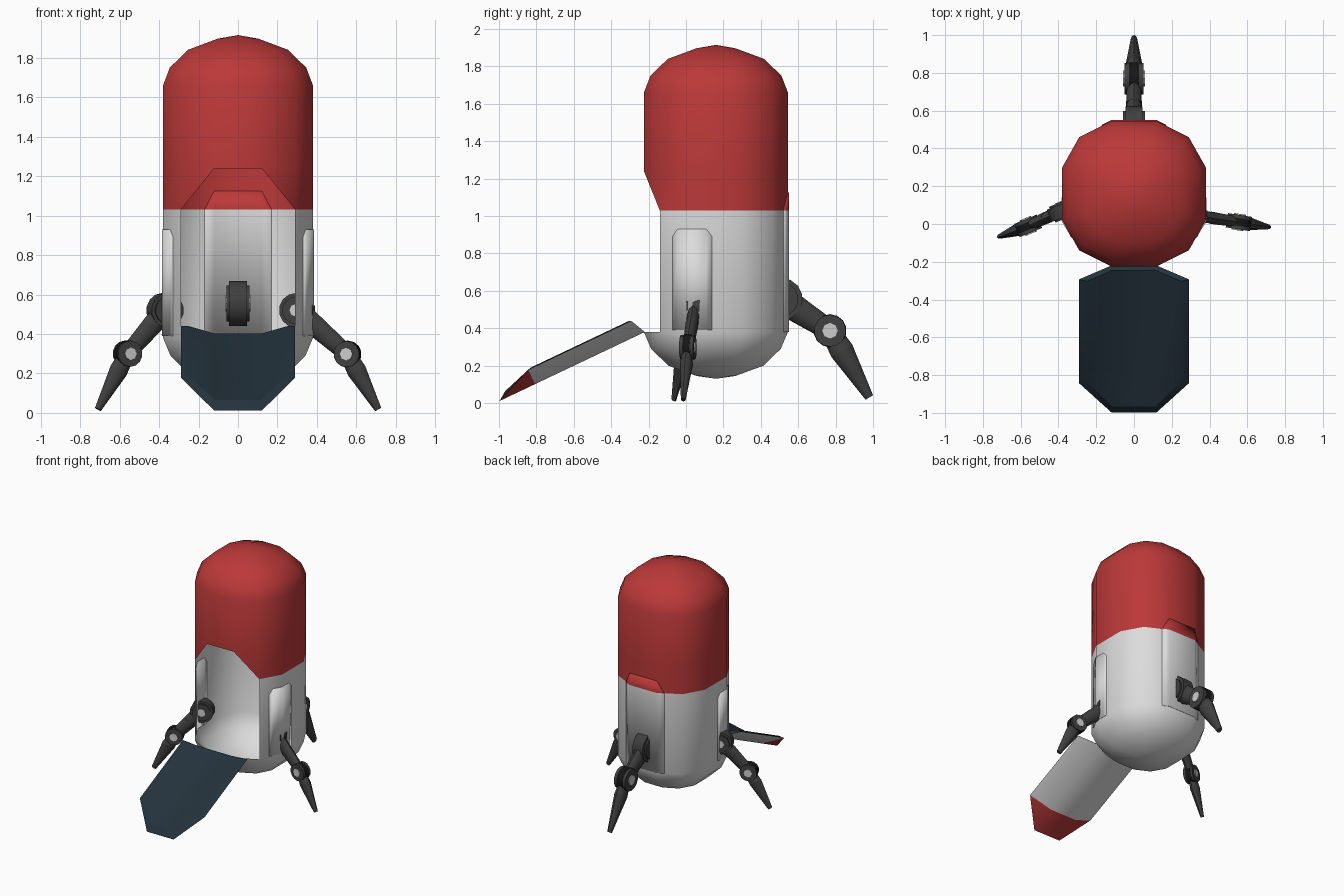
import bpy, bmesh, math
from mathutils import Vector, Matrix

if "Cube" in bpy.data.objects:
    bpy.data.objects.remove(bpy.data.objects["Cube"])


def mat(name, r, g, b):
    m = bpy.data.materials.new(name)
    m.diffuse_color = (r, g, b, 1)
    m.use_nodes = True
    m.node_tree.nodes["Principled BSDF"].inputs["Base Color"].default_value = m.diffuse_color
    return m


RED = mat("red paint", 0.50, 0.04, 0.04)
WHITE = mat("white paint", 0.72, 0.72, 0.72)
NAVY = mat("navy lining", 0.017, 0.032, 0.045)
GREY = mat("dark grey metal", 0.05, 0.05, 0.05)
BLACK = mat("black joint", 0.008, 0.008, 0.008)
CAP = mat("light bolt", 0.6, 0.6, 0.6)


def finish(name, bm, mats, angle=40):
    me = bpy.data.meshes.new(name)
    bm.to_mesh(me)
    bm.free()
    for m in mats:
        me.materials.append(m)
    me.shade_smooth()
    me.set_sharp_from_angle(angle=math.radians(angle))
    ob = bpy.data.objects.new(name, me)
    bpy.context.collection.objects.link(ob)
    return ob


CY = 0.16      # body axis in y
SPLIT = 1.03   # height where white turns red
quarter = [(0.38, 0.14), (0.29, 0.30), (0.12, 0.385)]
ring = (quarter + [(-x, y) for x, y in quarter[::-1]]
        + [(-x, -y) for x, y in quarter] + [(x, -y) for x, y in quarter[::-1]])
FRONT = (7, 8, 9)   # ring columns of the doorway

# capsule shell with an open doorway
profile = [(0.145, .27), (0.2, .66), (0.29, .9), (0.38, 1), (SPLIT, 1), (1.24, 1),
           (1.66, 1), (1.75, .91), (1.84, .67), (1.897, .27)]
bm = bmesh.new()
rows = [[bm.verts.new((x * s, CY + y * s, z)) for x, y in ring] for z, s in profile]
bot, top = bm.verts.new((0, CY, 0.13)), bm.verts.new((0, CY, 1.915))
for i in range(12):
    j = (i + 1) % 12
    bm.faces.new((bot, rows[0][j], rows[0][i]))
    bm.faces.new((top, rows[-1][i], rows[-1][j]))
    for k in range(len(profile) - 1):
        a, b, c, d = rows[k][i], rows[k][j], rows[k + 1][j], rows[k + 1][i]
        if i in FRONT and k in (3, 4):
            if k == 4 and i == 7:
                bm.faces.new((a, c, d))
            elif k == 4 and i == 9:
                bm.faces.new((b, c, d))
            continue
        bm.faces.new((a, b, c, d))
for f in bm.faces:
    f.material_index = int(f.calc_center_median().z > SPLIT)
finish("pod_shell", bm, [WHITE, RED])


# leg bay panels lying on the shell
def panel(name, pts, base):
    bm = bmesh.new()
    cols = []
    for x, y, z in pts:
        v = Vector((x, y - CY, 0)) * 1.012
        cols.append([bm.verts.new((v.x, v.y + CY, h)) for h in (base, min(z, SPLIT), z)])
    for a, b in zip(cols, cols[1:]):
        for k in (0, 1):
            q = (a[k], b[k], b[k + 1], a[k + 1])
            f = bm.faces.new(q)
            f.material_index = int(f.calc_center_median().z > SPLIT)
    bmesh.ops.remove_doubles(bm, verts=bm.verts, dist=1e-4)
    bmesh.ops.dissolve_degenerate(bm, edges=bm.edges, dist=1e-4)
    bm.normal_update()
    ob = finish(name, bm, [WHITE, RED])
    s = ob.modifiers.new("thickness", "SOLIDIFY")
    s.thickness = 0.008


panel("back_panel", [(.17, .52, 1.03), (.12, .545, 1.125),
                     (-.12, .545, 1.125), (-.17, .52, 1.03)], 0.38)
side = [(.328, -.07, .89), (.343, -.043, .93), (.38, .02, .93),
        (.38, .11, .93), (.38, .14, .89)]
panel("right_panel", side, 0.39)
panel("left_panel", [(-x, y, z) for x, y, z in side[::-1]], 0.39)

# door folded down as a ramp: white and red outside, navy inside
bm = bmesh.new()


def sheet(A, B, C, D, E):
    vs = {}
    for s in (-1, 1):
        for n, p in zip("ABCDE", (A, B, C, D, E)):
            vs[n, s] = bm.verts.new((p[0] * s, p[1], p[2]))
    return vs


def skin(v, mats, flip):
    for names, m in (("A- D- E- B-", 0), ("D- D+ E+ E-", 0), ("D+ A+ B+ E+", 0),
                     ("B- E- C-", 1), ("E- E+ C+ C-", 1), ("E+ B+ C+", 1)):
        q = [v[n[0], 1 if n[1] == "+" else -1] for n in names.split()]
        f = bm.faces.new(q[::-1] if flip else q)
        f.material_index = mats[m]


outer = sheet((.29, .085, .04), (.29, .085, .65), (.12, 0, .86), (.12, 0, 0), (.12, 0, .65))
inner = sheet((.25, .09, .05), (.25, .09, .635), (.115, .035, .81),
              (.12, .032, .015), (.12, .032, .635))
skin(outer, (0, 1), False)
skin(inner, (2, 2), True)
rim = [("A", -1), ("D", -1), ("D", 1), ("A", 1), ("B", 1), ("C", 1), ("C", -1), ("B", -1)]
for p, q in zip(rim, rim[1:] + rim[:1]):
    f = bm.faces.new((outer[q], outer[p], inner[p], inner[q]))
    f.material_index = 2
bmesh.ops.recalc_face_normals(bm, faces=bm.faces)
bm.transform(Matrix.Translation((0, -0.22, 0.38)) @ Matrix.Rotation(math.radians(115.4), 4, 'X'))
finish("door_ramp", bm, [WHITE, RED, NAVY], 35)


# legs: hip and knee discs joined by tapered limbs
def leg(name, hip, knee, tip, s):
    hip, knee, tip = Vector(hip), Vector(knee), Vector(tip)
    u = Vector((tip.x - hip.x, tip.y - hip.y, 0)).normalized()
    n = Vector((0, 0, 1)).cross(u)
    bm = bmesh.new()

    def tube(p, q, r1, r2, flat=1.0, segs=10, m=0):
        w = (q - p).normalized()
        side_ax = n if abs(w.dot(n)) < 0.5 else u
        b = side_ax.cross(w).normalized()
        a = b.cross(w) * -1
        M = Matrix((a * flat, b, w)).transposed().to_4x4()
        M.translation = (p + q) / 2
        res = bmesh.ops.create_cone(bm, cap_ends=True, segments=segs, radius1=r1,
                                    radius2=r2, depth=(q - p).length, matrix=M)
        for f in {f for v in res["verts"] for f in v.link_faces}:
            f.material_index = m

    def disc(c, r, half, m=0, segs=14):
        tube(c - n * half, c + n * half, r, r, 1, segs, m)

    disc(hip, .088 * s, .035 * s)
    disc(hip, .07 * s, .045 * s)
    disc(hip, .032 * s, .049 * s, 2, 8)
    mid = hip.lerp(knee, 0.45)
    tube(hip, mid, .06 * s, .052 * s, .6)
    tube(mid, knee, .052 * s, .043 * s, .65)
    disc(knee, .066 * s, .038 * s)
    disc(knee, .068 * s, .02 * s, 1)
    disc(knee, .032 * s, .044 * s, 2, 8)
    low = knee.lerp(tip, 0.3)
    tube(knee, low, .04 * s, .05 * s, .65)
    tube(low, tip, .05 * s, .018 * s, .7)
    bmesh.ops.recalc_face_normals(bm, faces=bm.faces)
    finish(name, bm, [GREY, BLACK, CAP])


leg("back_leg", (0, .51, .555), (0, .77, .387), (0, .98, .03), 1.3)
leg("right_leg", (.30, .05, .52), (.555, .01, .298), (.71, -.015, .018), 1.0)
leg("left_leg", (-.37, .075, .52), (-.56, -.01, .30), (-.71, -.065, .018), 1.0)
